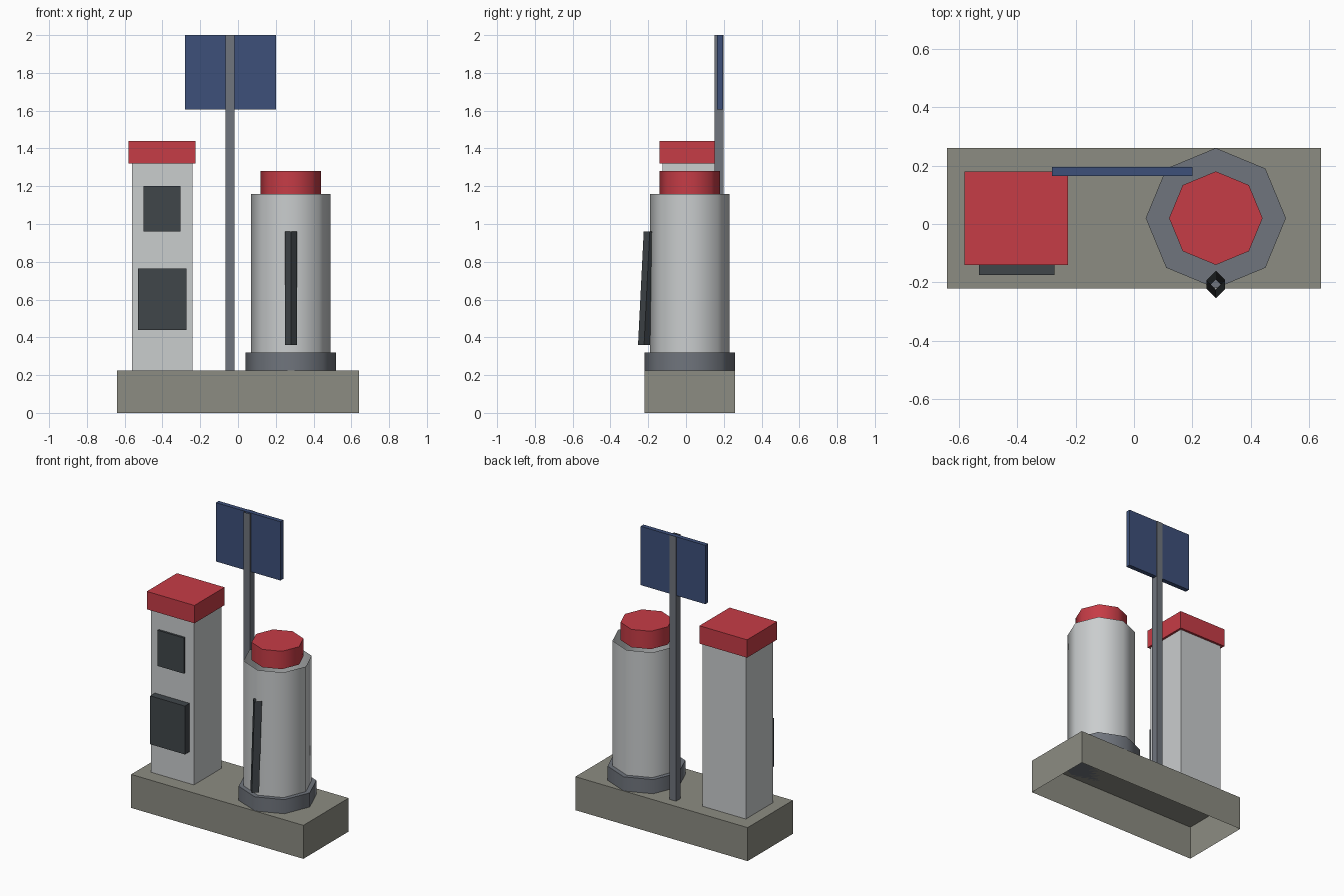
import bpy
import bmesh
from math import radians
from mathutils import Vector, Matrix

cube = bpy.data.objects.get("Cube")
if cube:
    bpy.data.objects.remove(cube, do_unlink=True)


def material(name, rgb):
    """Flat material from 0-255 display values."""
    col = [((c / 255 + 0.055) / 1.055) ** 2.4 for c in rgb] + [1]
    mat = bpy.data.materials.new(name)
    mat.use_nodes = True
    mat.diffuse_color = col
    mat.node_tree.nodes["Principled BSDF"].inputs["Base Color"].default_value = col
    return mat


concrete = material("concrete", (140, 140, 130))
pale = material("pale grey", (202, 205, 206))
red = material("red", (198, 60, 70))
dark = material("dark grey", (64, 70, 74))
slate = material("slate grey", (112, 117, 125))
blue = material("blue", (61, 80, 122))


def finish(name, bm, mat, smooth=False):
    mesh = bpy.data.meshes.new(name)
    bm.to_mesh(mesh)
    bm.free()
    mesh.materials.append(mat)
    obj = bpy.data.objects.new(name, mesh)
    bpy.context.collection.objects.link(obj)
    if smooth:
        bpy.ops.object.select_all(action="DESELECT")
        obj.select_set(True)
        bpy.context.view_layer.objects.active = obj
        bpy.ops.object.shade_smooth_by_angle(angle=radians(60))
    return obj


def box(name, x, y, z, mat, open_top=False, open_bottom=False):
    """Box from (min, max) ranges, with optional open ends."""
    lo, hi = Vector((x[0], y[0], z[0])), Vector((x[1], y[1], z[1]))
    bm = bmesh.new()
    bmesh.ops.create_cube(bm, size=1, matrix=Matrix.Translation((lo + hi) / 2)
                          @ Matrix.Diagonal((*(hi - lo), 1)))
    bm.normal_update()
    gone = [f for f in bm.faces if (open_top and f.normal.z > 0.9)
            or (open_bottom and f.normal.z < -0.9)]
    bmesh.ops.delete(bm, geom=gone, context="FACES")
    return finish(name, bm, mat)


def prism(name, centre, radius, z, mat, sides=8, capped=True, lean=0):
    """Upright prism with a corner on each axis; lean moves its top along y."""
    bm = bmesh.new()
    bmesh.ops.create_cone(bm, segments=sides, radius1=radius, radius2=radius,
                          depth=z[1] - z[0], cap_ends=capped)
    for v in bm.verts:
        if v.co.z > 0:
            v.co.y += lean
        v.co += Vector((*centre, (z[0] + z[1]) / 2))
    return finish(name, bm, mat, smooth=True)


# Hollow plinth
box("plinth", (-0.64, 0.64), (-0.22, 0.26), (0, 0.225), concrete, open_bottom=True)

# Square dispenser with cap and two panels
box("square_dispenser", (-0.56, -0.24), (-0.125, 0.165), (0.225, 1.32), pale)
box("square_cap", (-0.58, -0.226), (-0.14, 0.18), (1.32, 1.44), red)
box("upper_panel", (-0.5, -0.305), (-0.139, -0.115), (0.96, 1.2), dark)
box("lower_panel", (-0.53, -0.272), (-0.175, -0.115), (0.44, 0.765), dark)

# Round dispenser: foot, open shell, cap and leaning hose
middle = (0.28, 0.02)
prism("round_foot", middle, 0.24, (0.225, 0.32), slate)
prism("round_shell", middle, 0.21, (0.32, 1.16), pale, capped=False)
prism("round_cap", middle, 0.16, (1.16, 1.28), red)
prism("hose", (0.28, -0.222), 0.032, (0.36, 0.96), dark,
      sides=4, capped=False, lean=0.03)

# Sign on an open square post
box("sign_post", (-0.065, -0.018), (0.151, 0.199), (0.225, 2), slate,
    open_top=True, open_bottom=True)
box("sign_board", (-0.28, 0.2), (0.165, 0.195), (1.605, 2), blue)
